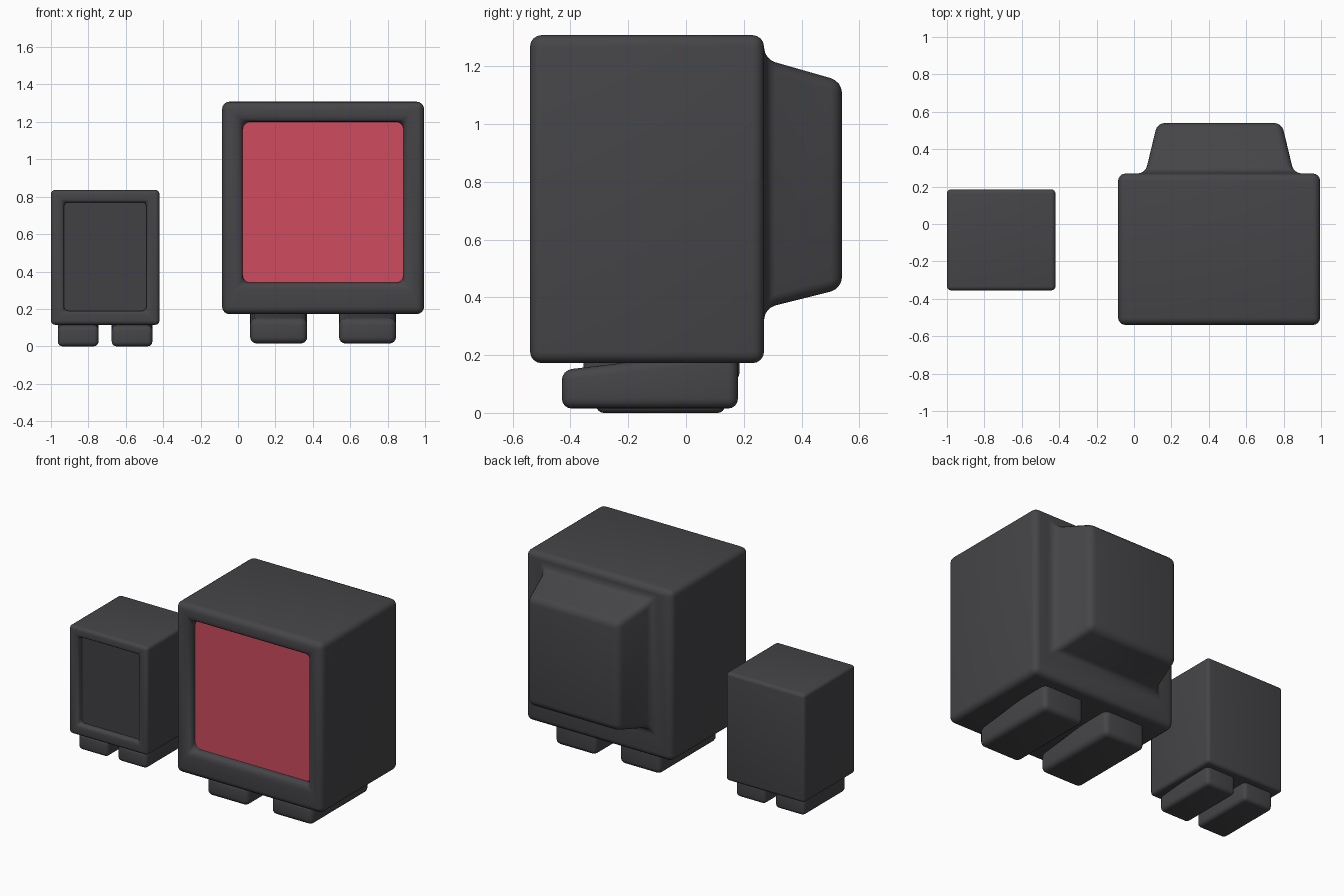
import bpy
import bmesh
from mathutils import Vector

default = bpy.data.objects.get("Cube")
if default:
    bpy.data.objects.remove(default, do_unlink=True)


def material(name, colour):
    m = bpy.data.materials.new(name)
    m.use_nodes = True
    m.diffuse_color = colour
    m.node_tree.nodes["Principled BSDF"].inputs["Base Color"].default_value = colour
    return m


casing = material("charcoal casing", (0.06, 0.06, 0.066, 1))
dark_glass = material("dark glass", (0.052, 0.052, 0.06, 1))
red_glass = material("red glass", (0.62, 0.07, 0.115, 1))


def box(bm, lo, hi):
    """Add an axis-aligned box between two corners."""
    lo, hi = Vector(lo), Vector(hi)
    verts = bmesh.ops.create_cube(bm, size=1)["verts"]
    for v in verts:
        v.co = (lo + hi) / 2 + v.co * (hi - lo)


def finish(name, bm, mat, smooth=True):
    bmesh.ops.recalc_face_normals(bm, faces=bm.faces)
    mesh = bpy.data.meshes.new(name)
    bm.to_mesh(mesh)
    bm.free()
    mesh.materials.append(mat)
    obj = bpy.data.objects.new(name, mesh)
    bpy.context.collection.objects.link(obj)
    for p in mesh.polygons:
        p.use_smooth = smooth
    return obj


def set_rect(face, x0, x1, z0, z1, y=None):
    """Move a front or back face's corners onto a rectangle."""
    mid = face.calc_center_median()
    for v in face.verts:
        v.co.x = x0 if v.co.x < mid.x else x1
        v.co.z = z0 if v.co.z < mid.z else z1
        if y is not None:
            v.co.y = y


def inset(bm, face):
    bmesh.ops.inset_individual(bm, faces=[face], thickness=0.02, use_even_offset=True)


def extrude(bm, face):
    new = bmesh.ops.extrude_discrete_faces(bm, faces=[face])["faces"][0]
    return new


def make_case(name, lo, hi, screen, depth, radius, glass, bulge=None):
    bm = bmesh.new()
    box(bm, lo, hi)
    front = min(bm.faces, key=lambda f: f.calc_center_median().y)
    back = max(bm.faces, key=lambda f: f.calc_center_median().y)
    # Recessed screen opening
    inset(bm, front)
    set_rect(front, *screen)
    front = extrude(bm, front)
    set_rect(front, *screen, lo[1] + depth)
    floor_edges = set(front.edges)
    # Tapered housing at the rear
    if bulge:
        base, tip, y = bulge
        inset(bm, back)
        set_rect(back, *base)
        back = extrude(bm, back)
        set_rect(back, *tip, y)
    # Round everything but the recess floor and flat rim diagonals
    bm.normal_update()
    edges = [e for e in bm.edges
             if e not in floor_edges and e.calc_face_angle(0) > 0.2]
    bmesh.ops.bevel(bm, geom=edges, offset=radius, segments=4,
                    profile=0.5, affect='EDGES', clamp_overlap=True)
    finish(name + "_case", bm, casing)
    # Thin screen plate
    x0, x1, z0, z1 = screen
    bm = bmesh.new()
    y = lo[1] + depth
    box(bm, (x0, y - 0.006, z0), (x1, y, z1))
    finish(name + "_screen", bm, glass, smooth=False)


def make_foot(name, lo, hi, front_top, radius):
    bm = bmesh.new()
    box(bm, lo, hi)
    for v in bm.verts:
        if v.co.y < lo[1] + 0.01 and v.co.z > lo[2] + 0.01:
            v.co.z = front_top
    bmesh.ops.bevel(bm, geom=bm.edges[:], offset=radius, segments=4,
                    profile=0.5, affect='EDGES', clamp_overlap=True)
    finish(name, bm, casing)


# Large set with a red screen and rear housing
make_case("large", (-0.085, -0.54, 0.172), (0.995, 0.27, 1.308),
          (0.025, 0.885, 0.34, 1.2), 0.06, 0.04, red_glass,
          ((0.06, 0.855, 0.362, 1.225), (0.125, 0.79, 0.43, 1.148), 0.54))
for side, x in (("right", 0.065), ("left", 0.54)):
    make_foot("large_foot_" + side, (x, -0.43, 0.015), (x + 0.305, 0.18, 0.22),
              0.148, 0.035)

# Small set with a dark screen
make_case("small", (-1.0, -0.355, 0.115), (-0.42, 0.185, 0.836),
          (-0.93, -0.49, 0.19, 0.77), 0.045, 0.022, dark_glass)
for side, x in (("right", -0.963), ("left", -0.675)):
    make_foot("small_foot_" + side, (x, -0.31, 0.0), (x + 0.217, 0.135, 0.145),
              0.11, 0.025)
